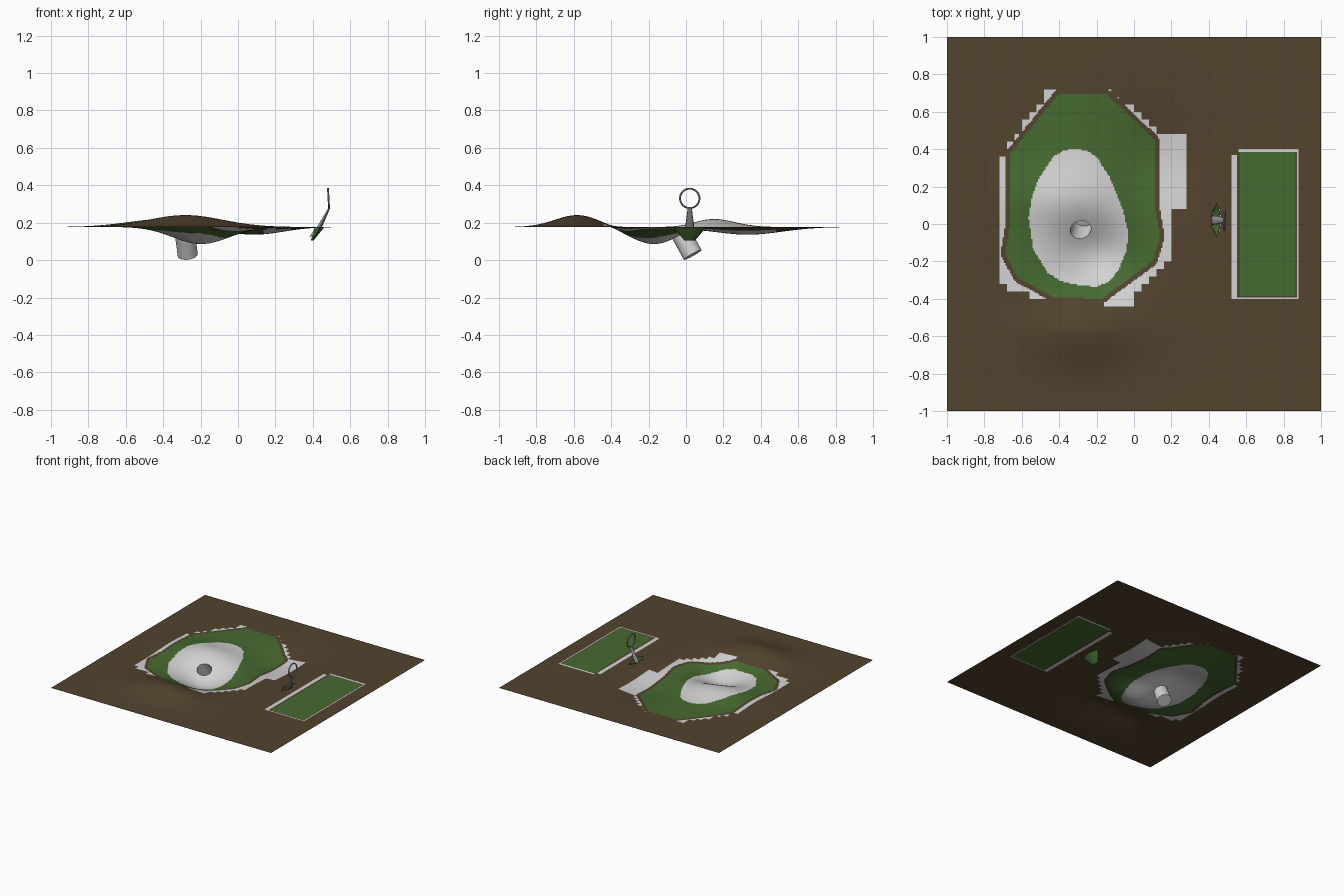
import bpy, bmesh, math
from mathutils import Vector

if "Cube" in bpy.data.objects:
    bpy.data.objects.remove(bpy.data.objects["Cube"])

def mat(name, c):
    m = bpy.data.materials.new(name)
    m.diffuse_color = (*c, 1)
    m.use_nodes = True
    m.node_tree.nodes["Principled BSDF"].inputs["Base Color"].default_value = m.diffuse_color
    return m

soil = mat("brown soil", (0.085, 0.056, 0.028))
grass = mat("green grass", (0.062, 0.143, 0.030))
pale = mat("pale grey", (0.65, 0.65, 0.65))
steel = mat("steel grey", (0.32, 0.32, 0.32))

def finish(name, bm, mats, smooth=True):
    me = bpy.data.meshes.new(name)
    bm.to_mesh(me)
    bm.free()
    ob = bpy.data.objects.new(name, me)
    bpy.context.collection.objects.link(ob)
    for m in mats:
        me.materials.append(m)
    if smooth:
        bpy.ops.object.select_all(action='DESELECT')
        bpy.context.view_layer.objects.active = ob
        ob.select_set(True)
        bpy.ops.object.shade_smooth_by_angle(angle=math.radians(35))
    return ob

# Ground shape: a flat sheet plus soft hills and hollows
BUMPS = [(0.064, -0.28, -0.58, 0.20, 0.12),   # front hill
         (0.045, -0.38, 0.14, 0.20, 0.12),    # ridge behind the cup
         (-0.092, -0.20, -0.17, 0.15, 0.13),  # bowl
         (-0.042, 0.08, 0.32, 0.16, 0.19)]    # back right hollow

def height(x, y):
    return 0.177 + sum(a * math.exp(-((x - cx) / sx) ** 2 / 2 - ((y - cy) / sy) ** 2 / 2)
                       for a, cx, cy, sx, sy in BUMPS)

def signed(poly, x, y):
    """Distance to a polygon, negative inside."""
    best, inside = 9.0, False
    for (ax, ay), (bx, by) in zip(poly, poly[1:] + poly[:1]):
        ex, ey = bx - ax, by - ay
        t = max(0, min(1, ((x - ax) * ex + (y - ay) * ey) / (ex * ex + ey * ey)))
        best = min(best, math.hypot(x - ax - t * ex, y - ay - t * ey))
        if (ay > y) != (by > y) and x < ax + (y - ay) * ex / ey:
            inside = not inside
    return -best if inside else best

FAIRWAY = [(-0.40, 0.70), (-0.15, 0.70), (0.11, 0.45), (0.11, 0.10), (0.14, -0.07),
           (0.10, -0.20), (-0.12, -0.36), (-0.17, -0.40), (-0.43, -0.39), (-0.62, -0.29),
           (-0.69, -0.16), (-0.66, 0.02), (-0.66, 0.38)]
PUTTING = [(-0.30, 0.40), (-0.37, 0.395), (-0.43, 0.36), (-0.51, 0.24), (-0.55, 0.13),
           (-0.565, 0.03), (-0.54, -0.13), (-0.46, -0.26), (-0.39, -0.305), (-0.30, -0.325),
           (-0.20, -0.335), (-0.13, -0.305), (-0.08, -0.24), (-0.04, -0.14), (-0.03, -0.05),
           (-0.06, 0.08), (-0.13, 0.25), (-0.20, 0.36), (-0.25, 0.39)]
OUTER = [(-0.44, 0.73), (-0.16, 0.73), (0.16, 0.48), (0.16, 0.09), (0.20, 0.08),
         (0.20, -0.20), (0.04, -0.32), (0.0, -0.44), (-0.16, -0.44), (-0.17, -0.40),
         (-0.44, -0.40), (-0.64, -0.36), (-0.72, -0.32), (-0.72, 0.36), (-0.67, 0.36), (-0.67, 0.42)]

def cell(v):
    return math.floor(v / 0.04) * 0.04 + 0.02

def ground_colour(x, y):  # 0 soil, 1 grass, 2 pale
    if x > 0.5:  # tee strip
        if 0.57 < x < 0.865 and abs(y) < 0.385:
            return 1
        box = 0.52 < x < 0.88 and abs(y) < 0.40
        if box and (x < 0.55 and y < 0.37 or x > 0.87 or x > 0.56 and y > 0.385 or y < -0.392):
            return 2
        return 0
    if not (-0.76 < x < 0.32 and -0.48 < y < 0.76):
        return 0
    d = signed(FAIRWAY, x, y)
    if d < 0:
        return 2 if signed(PUTTING, x, y) < 0 else 1
    if d < 0.024:
        return 0
    cx, cy = cell(x), cell(y)
    patch = 0.16 < x < 0.28 and 0.08 < y < 0.48
    return 2 if patch or signed(OUTER, cx, cy) < 0 else 0

# Cup placement (tilted with the slope) and slot outline
CUP, AXIS, R = Vector((-0.285, -0.03, height(-0.285, -0.03))), Vector((-0.12, -0.48, 0.87)).normalized(), 0.054

def in_cup(p):
    v = p - CUP
    return (v - AXIS * v.dot(AXIS)).length < R * 0.97

N = 10
def lens(k=1.0):
    ys = [-0.085 + 0.17 * i / N for i in range(N + 1)]
    right = [(0.445 + 0.022 * k * (1 - (y / 0.085) ** 2) - 0.005, y * k + 0.02) for y in ys]
    left = [(0.44 - 0.03 * k * (1 - (y / 0.085) ** 2) + 0.003, y * k + 0.02) for y in reversed(ys)]
    return right + left
SLOT = lens()

# Terrain sheet
bm = bmesh.new()
bmesh.ops.create_grid(bm, x_segments=250, y_segments=250, size=1)
for v in bm.verts:
    v.co.z = height(v.co.x, v.co.y)
holes = []
for f in bm.faces:
    c = f.calc_center_median()
    if in_cup(c) or (0.38 < c.x < 0.5 and abs(c.y) < 0.12 and signed(SLOT, c.x, c.y) < 0):
        holes.append(f)
    else:
        f.material_index = ground_colour(c.x, c.y)
bmesh.ops.delete(bm, geom=holes, context='FACES')
# pull the rim of the cup hole onto a clean circle
for v in bm.verts:
    if v.is_boundary and (v.co - CUP).length < 0.1:
        d = v.co - CUP
        along = AXIS * d.dot(AXIS)
        v.co = CUP + along + (d - along).normalized() * R
finish("terrain", bm, [soil, grass, pale])

def tube(bm, rings, caps):
    rows = [[bm.verts.new(p) for p in r] for r in rings]
    for a, b in zip(rows, rows[1:]):
        for i in range(len(a)):
            j = (i + 1) % len(a)
            bm.faces.new((a[i], a[j], b[j], b[i]))
    for i in caps:
        bm.faces.new(rows[i])
    bmesh.ops.recalc_face_normals(bm, faces=bm.faces)

# Cup: open at the top, closed at the bottom
U = AXIS.cross(Vector((1, 0, 0))).normalized()
W = AXIS.cross(U)
bottom = CUP - AXIS * ((CUP.z - 0.028) / AXIS.z)
circle = [(U * math.cos(a) + W * math.sin(a)) * R for a in (math.tau * i / 32 for i in range(32))]
top_ring = []
for o in circle:  # follow the ground at the rim
    p = CUP + o
    for _ in range(6):
        p = p + AXIS * (height(p.x, p.y) - p.z) * 0.7
    top_ring.append(p)
bm = bmesh.new()
tube(bm, [[bottom + o for o in circle], top_ring], [0])
finish("cup", bm, [pale])

# Grass pocket under the marker, leaning and narrowing downward
bm = bmesh.new()
tube(bm, [[(x, y, 0.178) for x, y in lens(1.06)],
          [(x - 0.043, y, 0.106) for x, y in lens(0.35)]], [1])
finish("slot_pocket", bm, [grass])

# Marker stem: tapered, leaning post
bm = bmesh.new()
rings = []
for x, z, wx, wy in [(0.395, 0.125, 0.014, 0.026), (0.44, 0.185, 0.013, 0.023), (0.488, 0.278, 0.005, 0.011)]:
    rings.append([(x + wx * math.cos(a), 0.02 + wy * math.sin(a), z)
                  for a in (math.tau * i / 12 for i in range(12))])
tube(bm, rings, [0, 2])
finish("marker_stem", bm, [steel])

# Marker ring, standing upright and facing sideways
bpy.ops.mesh.primitive_torus_add(location=(0.484, 0.02, 0.33), rotation=(0, math.radians(87), 0),
                                 major_radius=0.052, minor_radius=0.005,
                                 major_segments=40, minor_segments=8)
ring = bpy.context.object
ring.name = "marker_ring"
ring.data.materials.append(steel)
bpy.ops.object.shade_smooth_by_angle()
